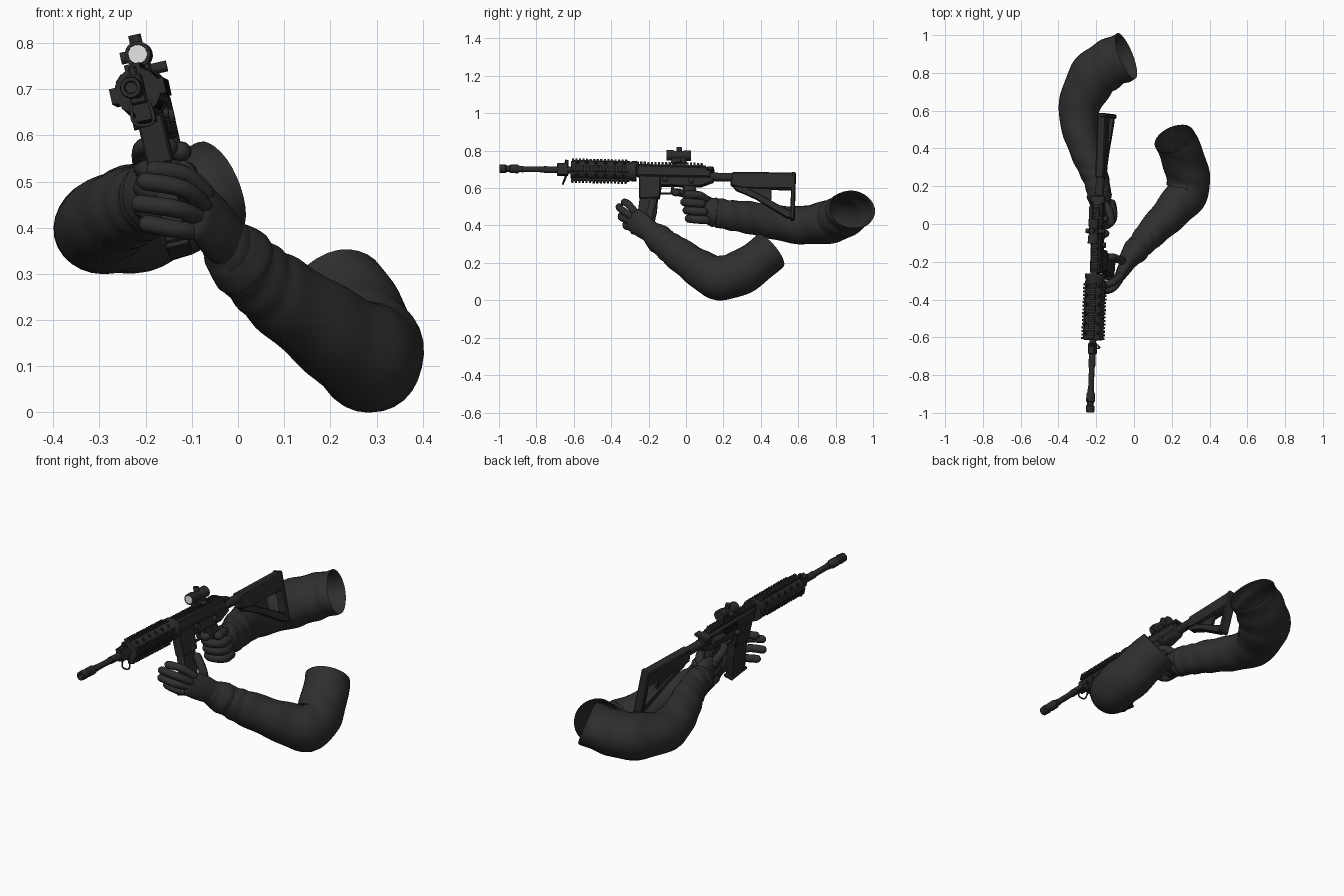
import bpy, bmesh, math
from mathutils import Vector, Matrix


def material(name, c):
    m = bpy.data.materials.new(name)
    m.diffuse_color = (*c, 1)
    return m


FABRIC = material("charcoal fabric", (0.028, 0.028, 0.028))
METAL = material("gunmetal", (0.024, 0.024, 0.024))
DARK = material("recess black", (0.008, 0.008, 0.008))
GLASS = material("pale lens", (0.78, 0.78, 0.78))

# rifle frame: local y along the bore, slightly yawed, pitched and rolled
ay = Vector((0.04, 1, -0.02)).normalized()
ax = ay.cross(Vector((-0.22, 0, 0.975))).normalized()
az = ax.cross(ay)
GUN = Matrix.Translation((-0.193, 0, 0.684)) @ Matrix((ax, ay, az)).transposed().to_4x4()


def finish(name, bm, mat, gun=True, angle=35):
    bmesh.ops.recalc_face_normals(bm, faces=bm.faces)
    me = bpy.data.meshes.new(name)
    bm.to_mesh(me)
    bm.free()
    if gun:
        me.transform(GUN)
    me.materials.append(mat)
    me.shade_smooth()
    me.set_sharp_from_angle(angle=math.radians(angle))
    ob = bpy.data.objects.new(name, me)
    bpy.context.collection.objects.link(ob)
    return ob


def prism(name, pts, width, x=0, bevel=0.004, mat=METAL):
    """side profile (y, z) extruded across the rifle"""
    bm = bmesh.new()
    a = [bm.verts.new((x - width / 2, *p)) for p in pts]
    b = [bm.verts.new((x + width / 2, *p)) for p in pts]
    bm.faces.new(a)
    bm.faces.new(b[::-1])
    for i in range(len(pts)):
        j = (i + 1) % len(pts)
        bm.faces.new((a[i], b[i], b[j], a[j]))
    if bevel:
        bmesh.ops.bevel(bm, geom=bm.edges[:], offset=bevel, segments=1, profile=0.5, affect='EDGES')
    return finish(name, bm, mat)


def block(name, y0, y1, z0, z1, width, x=0, bevel=0.004, mat=METAL):
    return prism(name, [(y0, z0), (y1, z0), (y1, z1), (y0, z1)], width, x, bevel, mat)


def lathe(name, prof, z=0, x=0, n=20, mat=METAL):
    """(y, radius) profile turned around an axis parallel to the bore"""
    bm = bmesh.new()
    rings = [[bm.verts.new((x + r * math.cos(math.tau * k / n), y, z + r * math.sin(math.tau * k / n)))
              for k in range(n)] for y, r in prof]
    for p, q in zip(rings, rings[1:]):
        for k in range(n):
            bm.faces.new((p[k], p[(k + 1) % n], q[(k + 1) % n], q[k]))
    bm.faces.new(rings[0])
    bm.faces.new(rings[-1])
    return finish(name, bm, mat)


def knob(name, centre, direction, r, depth, mat=METAL, n=14):
    bm = bmesh.new()
    rot = Vector(direction).to_track_quat('Z', 'Y').to_matrix().to_4x4()
    bmesh.ops.create_cone(bm, cap_ends=True, segments=n, radius1=r, radius2=r, depth=depth,
                          matrix=Matrix.Translation(centre) @ rot)
    return finish(name, bm, mat)


def rail(name, y0, y1, ang, r0, r1, width=0.034, pitch=0.019):
    """toothed accessory rail at an angle around the bore"""
    bm = bmesh.new()
    rot = Matrix.Rotation(ang, 4, 'Y')
    mid = (r0 + r1) / 2
    spans = [(y0, y1, r0, mid)]
    for i in range(int((y1 - y0) / pitch)):
        spans.append((y0 + i * pitch, y0 + i * pitch + pitch * 0.58, mid - 0.001, r1))
    for a, b, lo, hi in spans:
        m = rot @ Matrix.Translation((0, (a + b) / 2, (lo + hi) / 2)) @ Matrix.Diagonal((width, b - a, hi - lo, 1))
        bmesh.ops.create_cube(bm, size=1, matrix=m)
    return finish(name, bm, METAL)


def tube(name, pts, mat=FABRIC, n=20, steps=6, wrinkle=0, caps=(True, True), gun=False):
    """smooth limb through (x, y, z, side radius, up radius) points"""
    P = [Vector(p) for p in pts]
    P = [P[0]] + P + [P[-1]]
    S = []
    for i in range(1, len(P) - 2):
        a, b, c, d = P[i - 1:i + 3]
        for s in range(steps):
            t = s / steps
            S.append(0.5 * (2 * b + (c - a) * t + (2 * a - 5 * b + 4 * c - d) * t * t
                            + (3 * b - a - 3 * c + d) * t ** 3))
    S.append(P[-1])
    C = [Vector(s[:3]) for s in S]
    last = len(C) - 1
    rings = []
    for i, c in enumerate(C):
        t = (C[min(i + 1, last)] - C[max(i - 1, 0)]).normalized()
        rings.append((c, t, S[i][3], S[i][4], i))
    round_end = [math.radians(d) for d in (30, 60, 82)]
    for end, sign in ((0, -1), (1, 1)):
        if caps[end]:
            c, t, ra, rb, i = rings[0 if end == 0 else -1]
            for w in round_end:
                k = (c + t * sign * min(ra, rb) * math.sin(w), t, ra * math.cos(w), rb * math.cos(w), i)
                rings.insert(0, k) if end == 0 else rings.append(k)
    bm = bmesh.new()
    V = []
    for c, t, ra, rb, i in rings:
        side = t.cross(Vector((0, 0, 1))).normalized()
        up = side.cross(t)
        ring = []
        for k in range(n):
            a = math.tau * k / n
            f = 1 + wrinkle * math.sin(0.95 * i + 1.6 * math.cos(a) + math.sin(2 * a))
            ring.append(bm.verts.new(c + side * ra * f * math.cos(a) + up * rb * f * math.sin(a)))
        V.append(ring)
    for p, q in zip(V, V[1:]):
        for k in range(n):
            bm.faces.new((p[k], p[(k + 1) % n], q[(k + 1) % n], q[k]))
    if caps[0]:
        bm.faces.new(V[0])
    if caps[1]:
        bm.faces.new(V[-1])
    return finish(name, bm, mat, gun, 60)


def finger(name, r, *pts):
    return tube(name, [(*p, r, r) for p in pts], n=12, steps=5)


# barrel, muzzle device and gas block
lathe("barrel", [(-0.9, 0.015), (-0.76, 0.015), (-0.76, 0.018), (-0.6, 0.018)])
lathe("muzzle_device", [(-0.96, 0.012), (-0.998, 0.014), (-0.998, 0.022), (-0.965, 0.024), (-0.96, 0.018),
                        (-0.945, 0.018), (-0.94, 0.023), (-0.9, 0.023), (-0.89, 0.017), (-0.87, 0.017)])
block("gas_block", -0.69, -0.63, -0.03, 0.035, 0.036)
block("front_sight_post", -0.65, -0.63, 0.03, 0.055, 0.018)
tube("sling_loop", [(-0.02, -0.64, -0.03, .004, .004), (-0.02, -0.655, -0.07, .004, .004),
                    (0.02, -0.655, -0.075, .004, .004), (0.02, -0.64, -0.03, .004, .004)], METAL, 8, 4, gun=True)

# ventilated handguard with four rails
lathe("handguard", [(-0.615, 0.03), (-0.615, 0.05), (-0.30, 0.05), (-0.285, 0.056), (-0.265, 0.056), (-0.265, 0.03)], n=16)
for q in range(4):
    a = q * math.pi / 2
    rail("handguard_rail", -0.612, -0.302, a, 0.044, 0.06 if q != 2 else 0.066)
    d = Vector((math.sin(a + math.pi / 4), 0, math.cos(a + math.pi / 4)))
    for i in range(6):
        knob("vent_hole", d * 0.0485 + Vector((0, -0.58 + i * 0.05, 0)), d, 0.011, 0.005, DARK)

# receiver
prism("upper_receiver", [(-0.265, -0.03), (0.13, -0.03), (0.14, 0.0), (0.13, 0.028), (-0.265, 0.034)], 0.052, bevel=0.008)
rail("top_rail", -0.265, 0.105, 0, 0.024, 0.05)
prism("lower_receiver", [(-0.15, -0.028), (0.15, -0.028), (0.15, -0.05), (0.08, -0.078), (-0.15, -0.078)], 0.046)
prism("magazine_well", [(-0.25, -0.028), (-0.135, -0.028), (-0.135, -0.145), (-0.245, -0.155)], 0.056)
prism("magazine", [(-0.24, -0.12), (-0.145, -0.12), (-0.15, -0.22), (-0.175, -0.345), (-0.275, -0.325), (-0.25, -0.22)], 0.044)
prism("magazine_base", [(-0.285, -0.325), (-0.165, -0.347), (-0.168, -0.36), (-0.287, -0.338)], 0.052, bevel=0.003)
block("trigger_guard", -0.14, -0.02, -0.122, -0.114, 0.02, bevel=0.002)
block("trigger_guard_front", -0.14, -0.13, -0.122, -0.07, 0.02, bevel=0.002)
prism("trigger", [(-0.075, -0.07), (-0.06, -0.07), (-0.066, -0.11), (-0.08, -0.112)], 0.01, bevel=0.002)
prism("pistol_grip", [(-0.02, -0.07), (0.05, -0.07), (0.1, -0.235), (0.04, -0.25), (0.0, -0.14)], 0.044, bevel=0.008)
block("charging_handle", 0.11, 0.15, 0.008, 0.026, 0.08)
lathe("forward_assist", [(0.0, 0.012), (0.05, 0.016), (0.09, 0.016)], z=-0.01, x=-0.036, n=12)
block("ejection_cover", -0.12, 0.0, -0.018, 0.014, 0.006, x=-0.027, bevel=0.002, mat=DARK)
knob("left_selector", (0.033, 0.03, -0.05), (1, 0, 0), 0.015, 0.022)
knob("bolt_catch", (0.03, -0.11, -0.045), (1, 0, 0), 0.014, 0.016)
knob("right_pin_boss", (-0.032, -0.13, -0.055), (1, 0, 0), 0.014, 0.02)

# red dot sight
lathe("sight_tube", [(-0.095, 0.021), (-0.106, 0.021), (-0.106, 0.028), (-0.07, 0.028), (-0.062, 0.024), (-0.02, 0.024),
                     (-0.012, 0.028), (0.024, 0.028), (0.024, 0.02)], z=0.092)
lathe("sight_lens", [(-0.107, 0.0205), (-0.1, 0.0205)], z=0.092, mat=GLASS)
block("sight_mount", -0.08, 0.0, 0.045, 0.08, 0.04)
knob("sight_top_dial", (0, -0.04, 0.122), (0, 0, 1), 0.014, 0.028)
knob("sight_side_dial", (-0.03, -0.04, 0.092), (1, 0, 0), 0.013, 0.02)
knob("mount_screw", (0.034, -0.04, 0.055), (1, 0, 0), 0.012, 0.04)

# buttstock
lathe("buffer_tube", [(0.13, 0.025), (0.15, 0.025), (0.15, 0.023), (0.3, 0.023)], z=-0.022)
prism("stock_body", [(0.24, -0.07), (0.245, 0.003), (0.58, 0.008), (0.58, -0.085), (0.30, -0.08)], 0.048, bevel=0.007)
prism("stock_strut", [(0.25, -0.068), (0.32, -0.075), (0.57, -0.205), (0.57, -0.24), (0.545, -0.24), (0.38, -0.135), (0.27, -0.095)], 0.034)
prism("stock_web", [(0.3, -0.07), (0.46, -0.07), (0.46, -0.155), (0.44, -0.155)], 0.014, bevel=0.002)
block("butt_plate", 0.565, 0.588, -0.25, 0.01, 0.05, bevel=0.005)

# right arm and gripping hand
tube("right_sleeve", [(-0.182, 0.13, 0.475, .058, .068), (-0.186, 0.17, 0.468, .064, .078), (-0.2, 0.235, 0.455, .068, .08),
                      (-0.23, 0.32, 0.445, .078, .086), (-0.272, 0.44, 0.425, .088, .092), (-0.293, 0.60, 0.402, .107, .1),
                      (-0.222, 0.77, 0.42, .13, .115), (-0.125, 0.85, 0.455, .13, .11), (-0.04, 0.887, 0.487, .13, .105)],
     n=28, steps=7, wrinkle=0.025, caps=(True, False))
tube("right_cuff", [(-0.181, 0.125, 0.476, .06, .07), (-0.184, 0.15, 0.471, .067, .079), (-0.186, 0.165, 0.469, .06, .072)], n=24)
tube("right_palm", [(-0.18, 0.15, 0.475, .048, .06), (-0.182, 0.09, 0.49, .042, .075), (-0.188, 0.045, 0.495, .03, .065)])
for i in range(3):
    z = 0.525 - i * 0.044
    y = i * 0.012
    finger("right_finger", 0.0225, (-0.205, 0.06 + y, z + .005), (-0.192, 0.0 + y, z), (-0.145, -0.005 + y, z),
           (-0.112, 0.03 + y, z - .004), (-0.118, 0.085 + y, z - .008))
finger("right_index", 0.02, (-0.21, 0.05, 0.545), (-0.207, -0.02, 0.572), (-0.18, -0.06, 0.578), (-0.15, -0.05, 0.575))
finger("right_thumb", 0.022, (-0.165, 0.11, 0.535), (-0.135, 0.075, 0.56), (-0.122, 0.01, 0.565))

# left arm and supporting hand
tube("left_sleeve", [(-0.025, -0.185, 0.362, .052, .062), (0.01, -0.14, 0.325, .064, .074), (0.045, -0.10, 0.292, .07, .08),
                     (0.09, -0.05, 0.255, .08, .088), (0.2, 0.065, 0.175, .098, .1), (0.284, 0.175, 0.12, .113, .118),
                     (0.272, 0.31, 0.158, .115, .118), (0.215, 0.452, 0.265, .11, .108)],
     n=28, steps=7, wrinkle=0.025, caps=(True, False))
tube("left_cuff", [(-0.012, -0.165, 0.345, .06, .072), (0.01, -0.14, 0.325, .07, .08), (0.022, -0.125, 0.312, .062, .072)], n=24)
tube("left_palm", [(-0.015, -0.175, 0.355, .046, .055), (-0.05, -0.235, 0.40, .038, .066), (-0.078, -0.283, 0.432, .026, .064)])
left = [((-0.07, -0.275, 0.475), (-0.115, -0.31, 0.515), (-0.18, -0.33, 0.525)),
        ((-0.075, -0.295, 0.45), (-0.12, -0.345, 0.485), (-0.2, -0.357, 0.5)),
        ((-0.08, -0.29, 0.42), (-0.13, -0.34, 0.44), (-0.212, -0.345, 0.452)),
        ((-0.075, -0.27, 0.392), (-0.125, -0.315, 0.395), (-0.195, -0.32, 0.408))]
for pts in left:
    finger("left_finger", 0.0195, *pts)
finger("left_thumb", 0.021, (-0.045, -0.205, 0.40), (-0.075, -0.19, 0.47), (-0.118, -0.175, 0.525))
